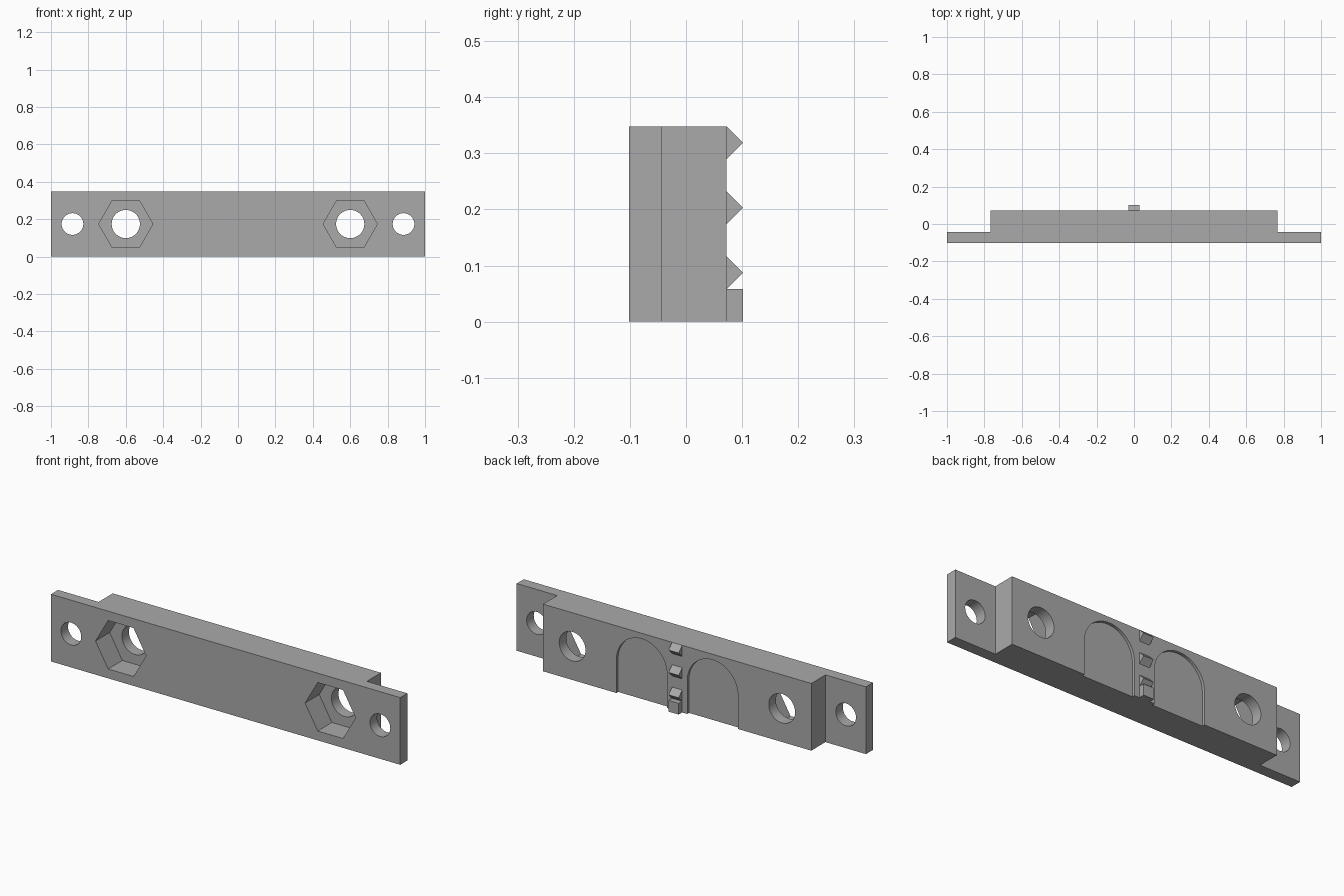
import bpy
import bmesh
from math import cos, sin, pi, radians
from mathutils import Vector

cube = bpy.data.objects.get("Cube")
if cube:
    bpy.data.objects.remove(cube, do_unlink=True)

MM = 2 / 69                    # the bar is 69 units long
HEIGHT = 12 * MM
MID = HEIGHT / 2
FRONT = -3.5 * MM
FLANGE = FRONT + 2 * MM        # back of the thin end flanges
BACK = FRONT + 6 * MM          # back of the thick middle block
TIP = FRONT + 7 * MM           # tips of the teeth

grey = bpy.data.materials.new("Plain grey")
grey.use_nodes = True
grey.diffuse_color = (0.4, 0.4, 0.4, 1)
grey.node_tree.nodes["Principled BSDF"].inputs["Base Color"].default_value = (0.4, 0.4, 0.4, 1)


def prism(name, points, sweep):
    """Extrude a flat outline of 3D points along a vector."""
    bm = bmesh.new()
    face = bm.faces.new([bm.verts.new(p) for p in points])
    extruded = bmesh.ops.extrude_face_region(bm, geom=[face])
    verts = [v for v in extruded["geom"] if isinstance(v, bmesh.types.BMVert)]
    bmesh.ops.translate(bm, verts=verts, vec=Vector(sweep))
    bmesh.ops.recalc_face_normals(bm, faces=bm.faces)
    mesh = bpy.data.meshes.new(name)
    bm.to_mesh(mesh)
    bm.free()
    mesh.materials.append(grey)
    obj = bpy.data.objects.new(name, mesh)
    bpy.context.collection.objects.link(obj)
    return obj


def arc(x, radius, count, y, sweep=2 * pi, closed=True):
    steps = count if closed else count + 1
    return [(x + radius * cos(sweep * i / count), y, MID + radius * sin(sweep * i / count))
            for i in range(steps)]


def activate(obj):
    bpy.ops.object.select_all(action='DESELECT')
    obj.select_set(True)
    bpy.context.view_layer.objects.active = obj


def cut(target, cutter):
    cutter.hide_render = True
    mod = target.modifiers.new("Cut", 'BOOLEAN')
    mod.operation = 'DIFFERENCE'
    mod.solver = 'EXACT'
    mod.object = cutter
    activate(target)
    bpy.ops.object.modifier_apply(modifier=mod.name)
    bpy.data.objects.remove(cutter, do_unlink=True)


# Stepped bar: thick middle with a thin flange at each end
half = [(1, FRONT), (1, FLANGE), (26.5 * MM, FLANGE), (26.5 * MM, BACK)]
outline = half + [(-x, y) for x, y in reversed(half)]
bar = prism("mounting_bar", [(x, y, 0) for x, y in outline], (0, 0, HEIGHT))

for side in (-1, 1):
    # Screw hole in the flange, bolt hole and hexagonal nut pocket in the block
    for x, radius in ((0.885, 2 * MM), (0.6, 2.6 * MM)):
        cut(bar, prism("hole_cutter", arc(side * x, radius, 48, -0.3), (0, 0.6, 0)))
    pocket_start = FRONT - 0.1
    cut(bar, prism("nut_cutter", arc(side * 0.6, 5 * MM, 6, pocket_start),
                   (0, 0.1 + 4 * MM, 0)))
    # Shallow arched recess in the back, open at the bottom
    x, r, floor = side * 7 * MM, 5 * MM, BACK - 0.5 * MM
    arch = arc(x, r, 32, floor, pi, False) + [(x - r, floor, -0.1), (x + r, floor, -0.1)]
    cut(bar, prism("arch_cutter", arch, (0, 0.1, 0)))

activate(bar)
bpy.ops.object.shade_smooth_by_angle(angle=radians(25))

# Column of wedge teeth between the arches, with a square block at the foot
for i, name in enumerate(("lower_tooth", "middle_tooth", "upper_tooth")):
    z = (2 + 4 * i) * MM
    wedge = [(-MM, BACK, z), (-MM, TIP, z + MM), (-MM, BACK, z + 2 * MM)]
    prism(name, wedge, (2 * MM, 0, 0))
foot = [(-MM, BACK, 0), (-MM, TIP, 0), (-MM, TIP, 2 * MM), (-MM, BACK, 2 * MM)]
prism("foot_block", foot, (2 * MM, 0, 0))
